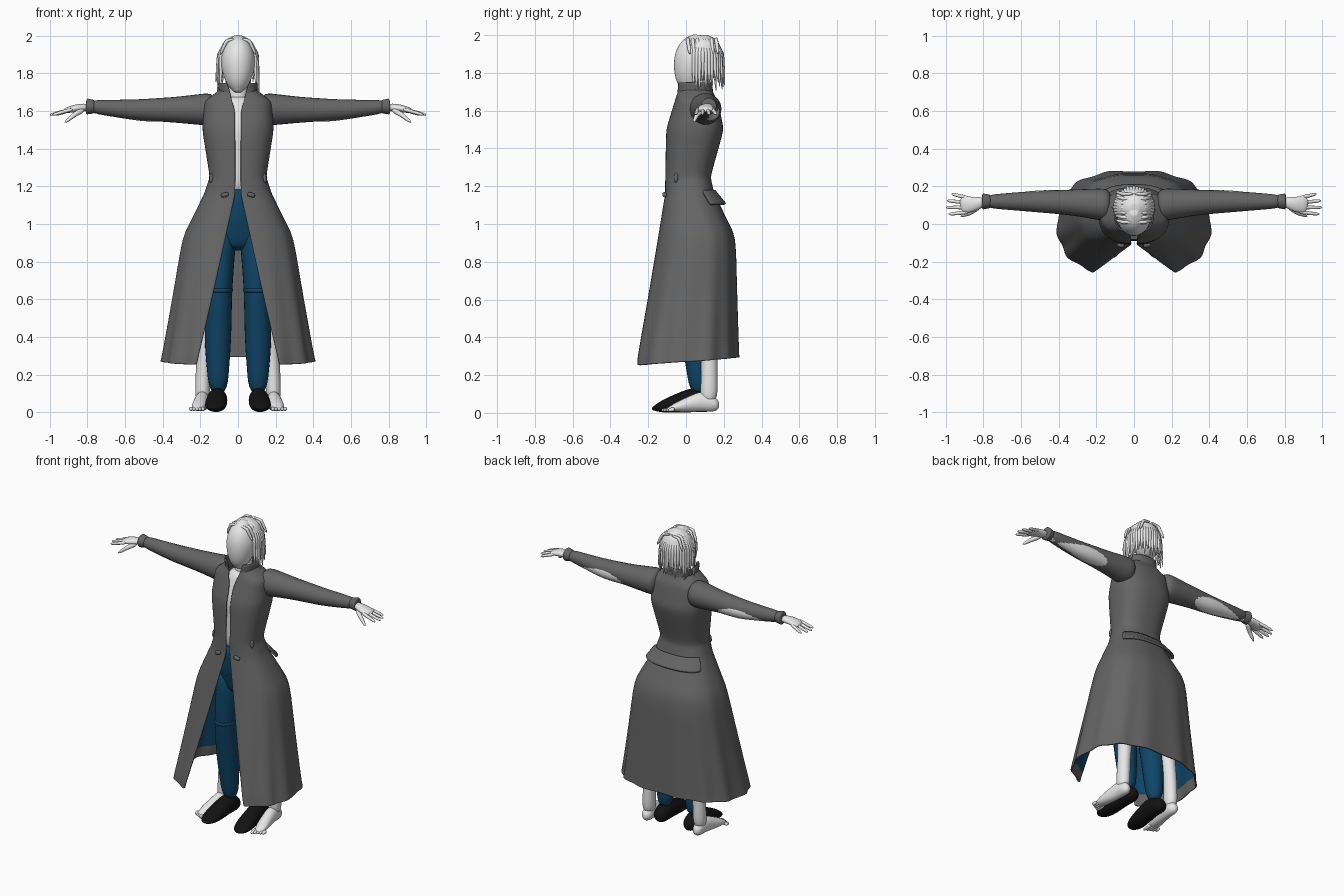
import bpy, bmesh, math, random
from mathutils import Vector

random.seed(4)
cube = bpy.data.objects.get("Cube")
if cube:
    bpy.data.objects.remove(cube, do_unlink=True)


def material(name, *rgb):
    mat = bpy.data.materials.new(name)
    mat.use_nodes = True
    mat.diffuse_color = (*rgb, 1)
    mat.node_tree.nodes["Principled BSDF"].inputs["Base Color"].default_value = (*rgb, 1)
    return mat


PALE = material("pale", .8, .8, .8)
GREY = material("coat grey", .13, .13, .13)
BLUE = material("trouser blue", .005, .06, .14)
BLACK = material("shoe black", .006, .006, .006)


def sample(values, t):
    """Read a short list of numbers or points at t from start to end."""
    place = t * (len(values) - 1)
    i = min(int(place), len(values) - 2)
    return values[i] + (values[i + 1] - values[i]) * (place - i)


def finish(name, bm, materials, mirror, levels):
    mesh = bpy.data.meshes.new(name)
    bm.to_mesh(mesh)
    bm.free()
    for mat in materials:
        mesh.materials.append(mat)
    mesh.shade_smooth()
    ob = bpy.data.objects.new(name, mesh)
    bpy.context.collection.objects.link(ob)
    if mirror:
        ob.modifiers.new("mirror", 'MIRROR')
    subsurf = ob.modifiers.new("smooth", 'SUBSURF')
    subsurf.levels = subsurf.render_levels = levels
    return ob


def bridge(bm, lower, upper, closed):
    count = len(lower) if closed else len(lower) - 1
    faces = []
    for i in range(count):
        k = (i + 1) % len(lower)
        faces.append(bm.faces.new((lower[i], lower[k], upper[k], upper[i])))
    return faces


def limb(name, mat, points, radii, flat=(1, 1), blunt=6, mirror=True, sides=12, rings=12, levels=1):
    """Rounded tube along a path; flat squashes its depth, blunt squares its tips."""
    points = [Vector(p) for p in points]
    along = (points[-1] - points[0]).normalized()
    up = Vector((0, 0, 1))
    across = Vector((1, 0, 0)) if abs(along.z) > .7 else along.cross(up).normalized()
    depth = across.cross(along)
    bm = bmesh.new()
    loops = []
    for j in range(rings + 1):
        t = (1 - math.cos(math.pi * j / rings)) / 2
        tip = max(.08, 1 - abs(2 * t - 1) ** blunt) ** .5
        radius = sample(radii, t) * tip
        squash = sample(flat, t)
        loop = []
        for i in range(sides):
            a = math.tau * i / sides
            offset = across * math.cos(a) + depth * math.sin(a) * squash
            loop.append(bm.verts.new(sample(points, t) + offset * radius))
        loops.append(loop)
    for lower, upper in zip(loops, loops[1:]):
        bridge(bm, lower, upper, True)
    bm.faces.new(loops[0])
    bm.faces.new(loops[-1])
    bmesh.ops.recalc_face_normals(bm, faces=bm.faces[:])
    return finish(name, bm, [mat], mirror, levels)


def power(value):
    return math.copysign(abs(value) ** .8, value)


def wrap(name, rows, steps=4, cols=64, start=None, thickness=.008):
    """Cloth open at the front; rows give height, half width, front and back."""
    rows = [Vector(row) for row in rows]
    bm = bmesh.new()
    loops = []
    count = steps * (len(rows) - 1)
    for j in range(count + 1):
        z, width, front, back = sample(rows, j / count)
        gap = .015 + max(0, 1.16 - z) * .225 + max(0, z - 1.6) * .3
        first = start or math.asin((gap / width) ** 1.25)
        fold = max(0, min(1, (1.1 - z) / .8))
        lift = max(0, .6 - z) / 8
        loop = []
        for i in range(cols + 1):
            a = first + (math.tau - 2 * first) * i / cols
            ripple = 1 + .02 * fold * (math.cos(13 * a) - .3)
            x = ripple * width * power(math.sin(a))
            y = (front + back) / 2 - ripple * (back - front) / 2 * power(math.cos(a))
            loop.append(bm.verts.new((x, y, z + lift * (1 - math.cos(a)) / 2)))
        loops.append(loop)
    # Blue lining inside the side panels, grey everywhere else
    for lower, upper in zip(loops, loops[1:]):
        for face in bridge(bm, lower, upper, False):
            centre = face.calc_center_median()
            lined = abs(centre.x) > .17 and .33 < centre.z < 1.05
            face.material_index = 0 if lined else 2
    ob = finish(name, bm, [GREY, BLUE, GREY], False, 1)
    cloth = ob.modifiers.new("cloth", 'SOLIDIFY')
    cloth.thickness, cloth.offset, cloth.material_offset = thickness, -1, 1


# Long open coat: hem, hip, waist, chest, shoulder, neck
wrap("coat", [
    (.25, .41, -.28, .285), (.3, .4, -.275, .283), (.93, .295, -.15, .265), (1.16, .18, -.11, .15),
    (1.25, .15, -.11, .13), (1.5, .19, -.105, .2), (1.65, .18, -.06, .17), (1.72, .09, -.04, .13)])
wrap("collar", [(1.66, .1, -.05, .145), (1.75, .105, -.05, .14)], cols=32)
wrap("back_belt", [(1.11, .222, -.1, .212), (1.18, .18, -.1, .155)], cols=32, start=2, thickness=.015)

# Sleeves, cuffs, pocket slits and clasps
limb("sleeve", GREY, [(.12, .1, 1.61), (.33, .115, 1.607), (.56, .12, 1.607), (.79, .12, 1.625)],
     (.095, .071, .056, .036), blunt=40)
limb("cuff", GREY, [(.76, .12, 1.623), (.81, .12, 1.625)], (.036, .046), blunt=40, rings=6)
for z in (1.16, 1.22):
    limb("pocket_slit", GREY, [(.143, -.055, z), (.138, -.05, z + .05)], (.012, .012), rings=6)
limb("clasp", GREY, [(.09, -.11, 1.15), (.05, -.115, 1.16)], (.013, .013), rings=6)

# Bare torso, neck and head
limb("torso", PALE, [(0, .02, 1.15), (0, .035, 1.5), (0, .05, 1.68)],
     (.12, .15, .08), (.8, .85, .9), blunt=20, mirror=False)
limb("neck", PALE, [(0, .05, 1.6), (0, .07, 1.8)], (.055, .055), mirror=False)
limb("head", PALE, [(0, 0, 1.7), (0, .045, 1.86), (0, .07, 2)],
     (.075, .093, .085), (1.1, 1.2, 1.2), blunt=2.5, mirror=False, sides=20)

# Arms show slightly behind and under the sleeves
limb("arm", PALE, [(.18, .12, 1.6), (.5, .128, 1.597), (.85, .12, 1.62)], (.06, .055, .022))

# Hands with spread fingers
limb("palm", PALE, [(.79, .118, 1.622), (.86, .105, 1.615), (.925, .1, 1.602)],
     (.026, .042, .05), (.8, .5, .3))
for i, reach in enumerate((.97, .995, 1, .985)):
    root, tip = .138 - .025 * i, .16 - .036 * i
    limb("finger", PALE, [(.88, root, 1.61), (reach, tip, 1.58)], (.012, .009), sides=8)
limb("thumb", PALE, [(.82, .095, 1.61), (.87, .06, 1.58), (.92, .04, 1.54)], (.018, .014, .009), sides=8)

# Bare legs and feet beside the trousers
limb("bare_leg", PALE, [(.19, .12, .05), (.185, .125, .25), (.16, .11, .5), (.12, .06, .9)],
     (.042, .04, .052, .075), (1.2, 1.1, 1, 1), blunt=20)
limb("bare_foot", PALE, [(.187, .175, .045), (.19, .08, .06), (.217, -.1, .02)],
     (.035, .04, .042), (1.2, 1.4, .4))
for i in range(5):
    x, tip = .186 + .016 * i, .009 * i - .13
    limb("toe", PALE, [(x, -.06, .02), (x, tip, .014)], (.013, .01), sides=8, rings=6)

# Trousers
limb("trouser_hips", BLUE, [(0, .015, 1.2), (0, .03, 1.04), (0, .04, .86)],
     (.11, .15, .12), (1, .8, .7), blunt=12, mirror=False, sides=16)
limb("trouser_leg", BLUE, [(.08, .035, 1), (.098, .015, .66), (.108, .05, .38), (.105, .07, .1)],
     (.08, .07, .075, .05), (1.3, 1.25, 1, 1), blunt=30)
limb("knee_seam", BLUE, [(.098, .015, .67), (.098, .017, .63)], (.074, .074), (1.2, 1.2), rings=6)

# Shoes
limb("shoe", BLACK, [(.108, .15, .05), (.11, .03, .068), (.124, -.18, .022)],
     (.05, .056, .066), (1, 1.2, .35))

# Hair: rounded cap, hanging strands, ridges swept from the parting
limb("hair_cap", PALE, [(0, .11, 1.76), (0, .08, 2)], (.1, .1), blunt=3, mirror=False, sides=20)
for i in range(27):
    a = math.radians(118) * (i / 13 - 1)
    end = 1.69 + random.uniform(0, .07)
    flare = random.uniform(1.05, 1.2)
    path = [Vector((k * math.sin(a), .9 + k * math.cos(a), z * 10)) / 10
            for k, z in ((.6, 1.98), (1, 1.9), (flare, end))]
    limb("hair_strand", PALE, path, (.012, .015, .006), mirror=False, sides=6)
for i in range(7):
    y = .01 + .025 * i
    limb("hair_ridge", PALE, [(.004, y, 1.985), (.06, y, 1.975), (.095, y + .01, 1.9)],
         (.009, .012, .01), sides=6)
